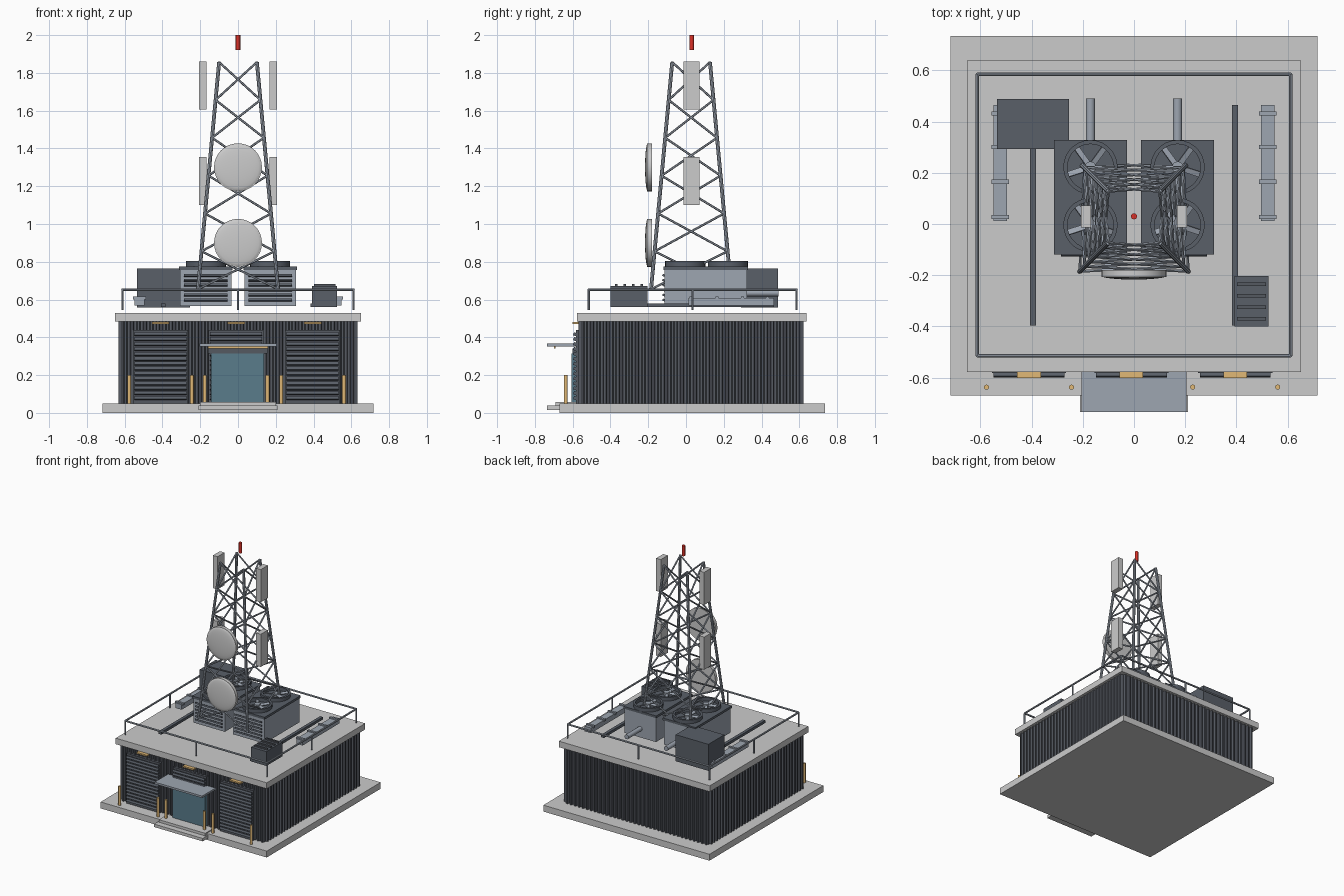
import bpy, bmesh, math
from mathutils import Vector, Matrix

if "Cube" in bpy.data.objects:
    bpy.data.objects.remove(bpy.data.objects["Cube"])

def mat(name, c):
    m = bpy.data.materials.new(name)
    m.diffuse_color = (*c, 1)
    m.use_nodes = True
    m.node_tree.nodes["Principled BSDF"].inputs["Base Color"].default_value = m.diffuse_color
    return m

DARK = mat("dark_cladding", (0.09, 0.10, 0.12))
SLATE = mat("slate_metal", (0.10, 0.115, 0.14))
STEEL = mat("light_steel", (0.34, 0.38, 0.44))
GOLD = mat("amber", (0.75, 0.48, 0.18))
GLASS = mat("glass", (0.10, 0.20, 0.26))
RED = mat("beacon_red", (0.7, 0.03, 0.02))

def finish(bm, name, m=None, smooth=False):
    me = bpy.data.meshes.new(name)
    bmesh.ops.recalc_face_normals(bm, faces=bm.faces)
    bm.to_mesh(me)
    bm.free()
    ob = bpy.data.objects.new(name, me)
    bpy.context.collection.objects.link(ob)
    if m:
        me.materials.append(m)
    if smooth:
        bpy.context.view_layer.objects.active = ob
        ob.select_set(True)
        bpy.ops.object.shade_smooth_by_angle(angle=math.radians(40))
        ob.select_set(False)
    return ob

def add_box(bm, x0, x1, y0, y1, z0, z1, tilt=0):
    c = Vector(((x0 + x1) / 2, (y0 + y1) / 2, (z0 + z1) / 2))
    M = Matrix.Translation(c) @ Matrix.Rotation(tilt, 4, 'X') @ Matrix.Diagonal((x1 - x0, y1 - y0, z1 - z0, 1))
    bmesh.ops.create_cube(bm, size=1, matrix=M)

def add_rod(bm, a, b, r, n=8):
    a, b = Vector(a), Vector(b)
    d = b - a
    M = Matrix.Translation((a + b) / 2) @ d.to_track_quat('Z', 'Y').to_matrix().to_4x4()
    bmesh.ops.create_cone(bm, cap_ends=True, segments=n, radius1=r, radius2=r, depth=d.length, matrix=M)

def boxes(name, specs, m=None):
    bm = bmesh.new()
    for s in specs:
        add_box(bm, *s)
    return finish(bm, name, m)

def rods(name, specs, m=None, n=8):
    bm = bmesh.new()
    for s in specs:
        add_rod(bm, *s, n)
    return finish(bm, name, m, True)

# Ground slab, steps and roof slab
boxes("base_slab", [(-.717, .717, -.67, .735, 0, .05)])
boxes("entrance_steps", [(-.21, .21, -.735, -.6, .015, .038), (-.2, .2, -.69, -.58, .038, .058)])
boxes("roof_slab", [(-.652, .652, -.577, .638, .483, .53)])

# Corrugated walls: trapezoid wave extruded around the rectangle
def wave_side(a, b, out, n):
    a, b, out = Vector(a), Vector(b), Vector(out)
    pts = []
    for i in range(n):
        for t, o in ((.05, 0), (.3, 0), (.45, .016), (.8, .016), (.95, 0)):
            pts.append(a.lerp(b, (i + t) / n) + out * o)
    return pts

X, Y0, Y1 = .617, -.553, .605
loop = (wave_side((-X, Y0), (X, Y0), (0, -1), 36) + wave_side((X, Y0), (X, Y1), (1, 0), 34)
        + wave_side((X, Y1), (-X, Y1), (0, 1), 36) + wave_side((-X, Y1), (-X, Y0), (-1, 0), 34))
bm = bmesh.new()
lo = [bm.verts.new((p.x, p.y, .05)) for p in loop]
hi = [bm.verts.new((p.x, p.y, .485)) for p in loop]
for i in range(len(loop)):
    j = (i + 1) % len(loop)
    bm.faces.new((lo[i], lo[j], hi[j], hi[i]))
finish(bm, "corrugated_walls", DARK)

# Three roller shutters with lamps and bollards
for k, cx in enumerate((-.41, -.01, .395)):
    boxes(f"shutter_frame_{k}", [(cx - .145, cx + .145, -.582, -.55, .05, .44)], DARK)
    slats = [(cx - .138, cx + .138, -.596, -.58, .07 + i * .026, .087 + i * .026, -.35) for i in range(14)]
    boxes(f"shutter_slats_{k}", slats, SLATE)
    boxes(f"door_lamp_{k}", [(cx - .046, cx + .046, -.602, -.57, .471, .482)], GOLD)
    rods(f"bollards_{k}", [((cx + s * .166, -.637, .05), (cx + s * .166, -.637, .2), .01) for s in (-1, 1)], GOLD, 12)

# Glass entrance and canopy
boxes("entrance_glass", [(-.143, .138, -.606, -.58, .055, .315)], GLASS)
boxes("entrance_header", [(-.16, .155, -.6, -.57, .315, .34)], DARK)
boxes("canopy", [(-.205, .205, -.735, -.57, .352, .367)], STEEL)
boxes("canopy_lamp", [(-.16, .16, -.7, -.69, .342, .352)], GOLD)

# Roof railing
cs = [(-.612, -.515), (.612, -.515), (.612, .585), (-.612, .585)]
parts = []
for i in range(4):
    a, b = cs[i], cs[(i + 1) % 4]
    mid = ((a[0] + b[0]) / 2, (a[1] + b[1]) / 2)
    parts.append(((*a, .652), (*b, .652), .007))
    for p in (a, mid):
        parts.append(((*p, .545), (*p, .652), .006))
rods("roof_railing", parts, STEEL)

# Twin cooling units, each with two fans
for side, cx in (("left", -.17), ("right", .17)):
    boxes(f"cooling_unit_{side}", [(cx - .136, cx + .136, -.113, .322, .567, .757)], STEEL)
    boxes(f"cooling_lid_{side}", [(cx - .142, cx + .142, -.119, .328, .757, .775)], SLATE)
    boxes(f"cooling_louvres_{side}",
          [(cx - .115, cx + .115, -.125, -.108, .592 + i * .026, .603 + i * .026, -.4) for i in range(6)], SLATE)
    rods(f"cooling_pipe_{side}", [((cx, .31, .635), (cx, .49, .635), .018)], STEEL, 16)
    for k, cy in enumerate((.222, -.004)):
        bm = bmesh.new()
        prof = [(.09, .775), (.106, .775), (.106, .803), (.09, .803)]
        vs = [bm.verts.new((cx + r, cy, z)) for r, z in prof]
        es = [bm.edges.new((vs[i], vs[(i + 1) % 4])) for i in range(4)]
        bmesh.ops.spin(bm, geom=vs + es, cent=(cx, cy, 0), axis=(0, 0, 1), angle=math.tau, steps=28)
        bmesh.ops.remove_doubles(bm, verts=bm.verts, dist=1e-4)
        finish(bm, f"fan_ring_{side}_{k}", SLATE, True)
        bm = bmesh.new()
        add_rod(bm, (cx, cy, .775), (cx, cy, .8), .022, 16)
        for i in range(5):
            M = (Matrix.Translation((cx, cy, .788)) @ Matrix.Rotation(math.tau * i / 5 + .94, 4, 'Z')
                 @ Matrix.Translation((.052, 0, 0)) @ Matrix.Rotation(.35, 4, 'X') @ Matrix.Diagonal((.08, .022, .005, 1)))
            bmesh.ops.create_cube(bm, size=1, matrix=M)
        finish(bm, f"fan_blades_{side}_{k}", STEEL)

# Other roof equipment
boxes("equipment_cabinet", [(-.535, -.253, .292, .488, .558, .765)], SLATE)
boxes("vent_box", [(.392, .525, -.4, -.203, .56, .672)], SLATE)
boxes("vent_box_slats", [(.402, .515, y - .007, y + .007, .67, .682) for y in (-.37, -.325, -.28, -.235)], DARK)
boxes("cable_tray_left", [(-.407, -.383, -.397, .3, .56, .58)], SLATE)
boxes("cable_tray_right", [(.383, .407, -.397, .465, .56, .58)], SLATE)
for side, s in (("left", -1), ("right", 1)):
    x = s * .522
    boxes(f"roof_duct_{side}", [(x - .027, x + .027, .012, .465, .568, .608)], STEEL)
    boxes(f"duct_clamps_{side}", [(x - .034, x + .034, y - .008, y + .008, .6, .617) for y in (.027, .165, .3, .432)], STEEL)

# Lattice tower: four leaning legs with crossed braces
TY, ZB, ZT, BAYS = .027, .655, 1.857, 6
def leg(i, z):
    h = .212 + (.1 - .212) * (z - ZB) / (ZT - ZB)
    sx, sy = ((-1, -1), (1, -1), (1, 1), (-1, 1))[i % 4]
    return (sx * h, TY + sy * h, z)
zs = [ZB + (ZT - ZB) * i / BAYS for i in range(BAYS + 1)]
rods("tower_legs", [(leg(i, ZB), leg(i, ZT), .010) for i in range(4)], STEEL)
braces = []
for i in range(4):
    for a, b in zip(zs, zs[1:]):
        braces += [(leg(i, a), leg(i + 1, b), .006), (leg(i + 1, a), leg(i, b), .006)]
rods("tower_braces", braces, STEEL, 6)

# Antennas and beacon
boxes("panel_antennas", [(s * .187 - .02, s * .187 + .02, -.014, .072, z, z + .255) for s in (-1, 1) for z in (1.1, 1.605)])
for k, z in enumerate((.9, 1.3)):
    rods(f"dish_{k}", [((0, -.18, z), (0, -.206, z), .127)], None, 32)
    bm = bmesh.new()
    bmesh.ops.create_uvsphere(bm, u_segments=32, v_segments=12, radius=1,
                              matrix=Matrix.Translation((0, -.203, z)) @ Matrix.Rotation(math.pi / 2, 4, 'X')
                              @ Matrix.Diagonal((.126, .126, .014, 1)))
    finish(bm, f"dish_cover_{k}", None, True)
rods("beacon", [((0, .03, 1.92), (0, .03, 2.0), .012)], RED, 12)
